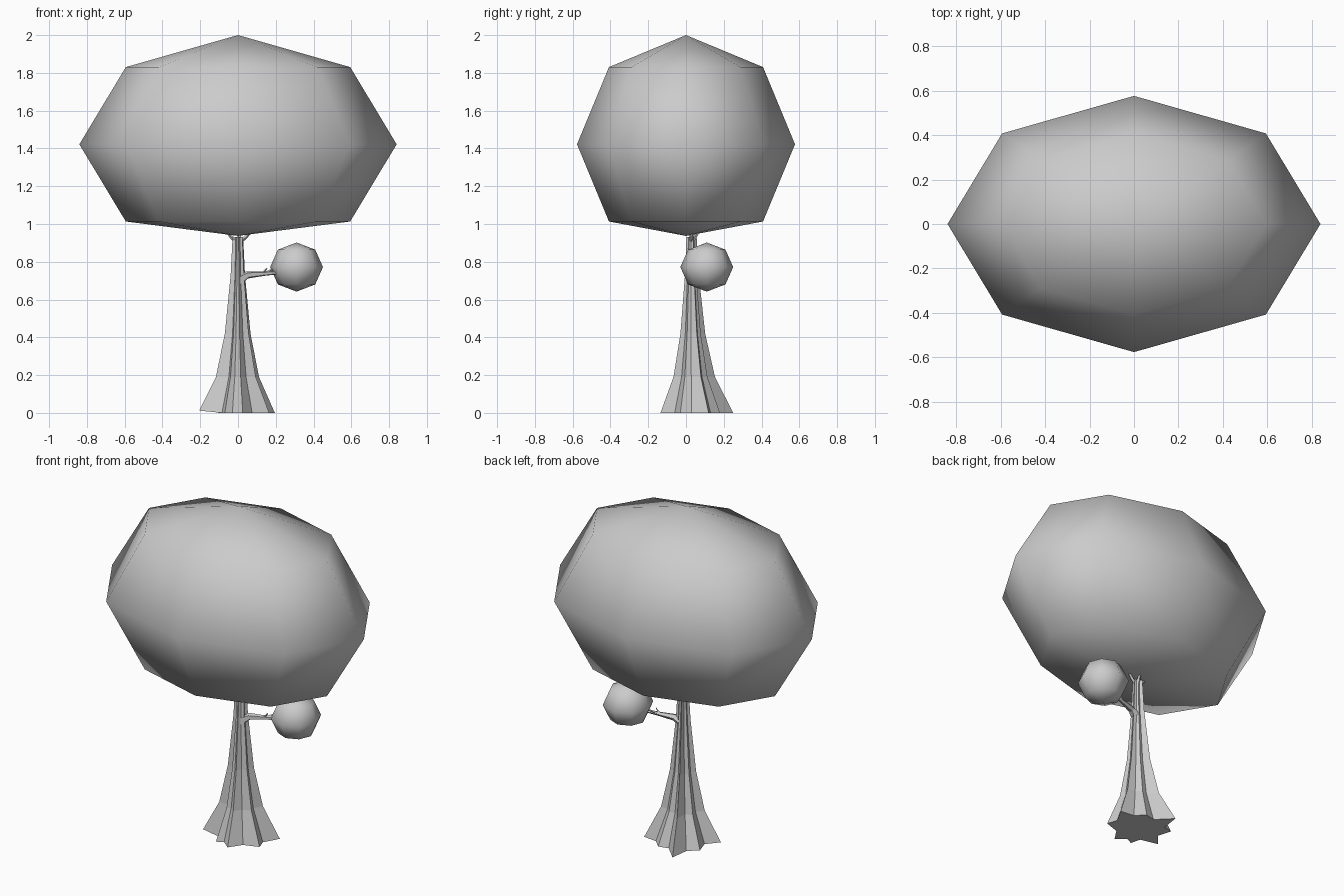
import bpy, bmesh
from mathutils import Vector, Matrix
from math import cos, sin, tau

if "Cube" in bpy.data.objects:
    bpy.data.objects.remove(bpy.data.objects["Cube"])


def finish(bm, name, smooth=False):
    bmesh.ops.recalc_face_normals(bm, faces=bm.faces)
    mesh = bpy.data.meshes.new(name)
    bm.to_mesh(mesh)
    bm.free()
    for p in mesh.polygons:
        p.use_smooth = smooth
    ob = bpy.data.objects.new(name, mesh)
    bpy.context.collection.objects.link(ob)
    return ob


def loft(bm, rings):
    """Skin a list of point rings and cap both ends."""
    vs = [[bm.verts.new(p) for p in ring] for ring in rings]
    n = len(vs[0])
    for a, b in zip(vs, vs[1:]):
        for i in range(n):
            j = (i + 1) % n
            bm.faces.new((a[i], a[j], b[j], b[i]))
    bm.faces.new(vs[0])
    bm.faces.new(vs[-1])


def foliage(name, centre, radii, bottom=None):
    bm = bmesh.new()
    m = Matrix.Translation(centre) @ Matrix.Diagonal((*radii, 1))
    bmesh.ops.create_uvsphere(bm, u_segments=8, v_segments=4, radius=1, matrix=m)
    if bottom is not None:
        min(bm.verts, key=lambda v: v.co.z).co.z = bottom
    return finish(bm, name, True)


def limb(name, path, sides=5):
    """Tapered limb through (x, y, z, radius) points."""
    bm = bmesh.new()
    pts = [Vector(p[:3]) for p in path]
    rings = []
    for i, p in enumerate(pts):
        d = pts[min(i + 1, len(pts) - 1)] - pts[max(i - 1, 0)]
        q = d.to_track_quat('Z', 'Y')
        r = path[i][3]
        rings.append([p + q @ Vector((r * cos(tau * k / sides), r * sin(tau * k / sides), 0))
                      for k in range(sides)])
    loft(bm, rings)
    return finish(bm, name)


# Large crown with a flattened underside, and the small side clump
foliage("crown", (0, 0, 1.422), (0.84, 0.577, 0.578), 0.937)
foliage("side_foliage", (0.31, 0.11, 0.772), (0.14, 0.14, 0.13))

# Fluted trunk: star-shaped root outline (tips and valleys) shrinking upward
outline = [(0.165, -0.03), (0.145, 0.03), (0.195, 0.12), (0.11, 0.13),
           (0.06, 0.18), (0.0, 0.165), (-0.085, 0.25), (-0.10, 0.14),
           (-0.17, 0.11), (-0.145, 0.03), (-0.205, -0.04), (-0.085, -0.05),
           (-0.07, -0.11), (-0.03, -0.09), (0.025, -0.135), (0.075, -0.06)]
levels = [(0.0, 1.0), (0.19, 0.57), (0.42, 0.34), (0.73, 0.19), (0.93, 0.14)]
bm = bmesh.new()
cy = 0.025
rings = []
for z, s in levels:
    ring = []
    for x, y in outline:
        tip_lift = 0.012 if z == 0 and x < -0.1 else 0
        ring.append((x * s, cy + (y - cy) * s, z + tip_lift))
    rings.append(ring)
loft(bm, rings)
finish(bm, "trunk")

# Side branch carrying the small clump, with two twigs
limb("side_branch", [(0.0, 0.025, 0.70, 0.03), (0.05, 0.04, 0.73, 0.02),
                     (0.14, 0.065, 0.737, 0.012), (0.24, 0.09, 0.745, 0.008)])
limb("twig_1", [(0.13, 0.062, 0.737, 0.008), (0.155, 0.065, 0.768, 0.002)], 4)
limb("twig_2", [(0.14, 0.065, 0.737, 0.008), (0.19, 0.10, 0.765, 0.003)], 4)

# Short forks where the trunk enters the crown
for i, (dx, dy) in enumerate([(0.07, 0.01), (-0.06, 0.0), (0.01, 0.04)]):
    limb(f"fork_{i + 1}", [(0, cy, 0.905, 0.014),
                           (dx * 0.5, cy + dy * 0.5, 0.925, 0.010),
                           (dx, cy + dy, 0.96, 0.006)], 4)
